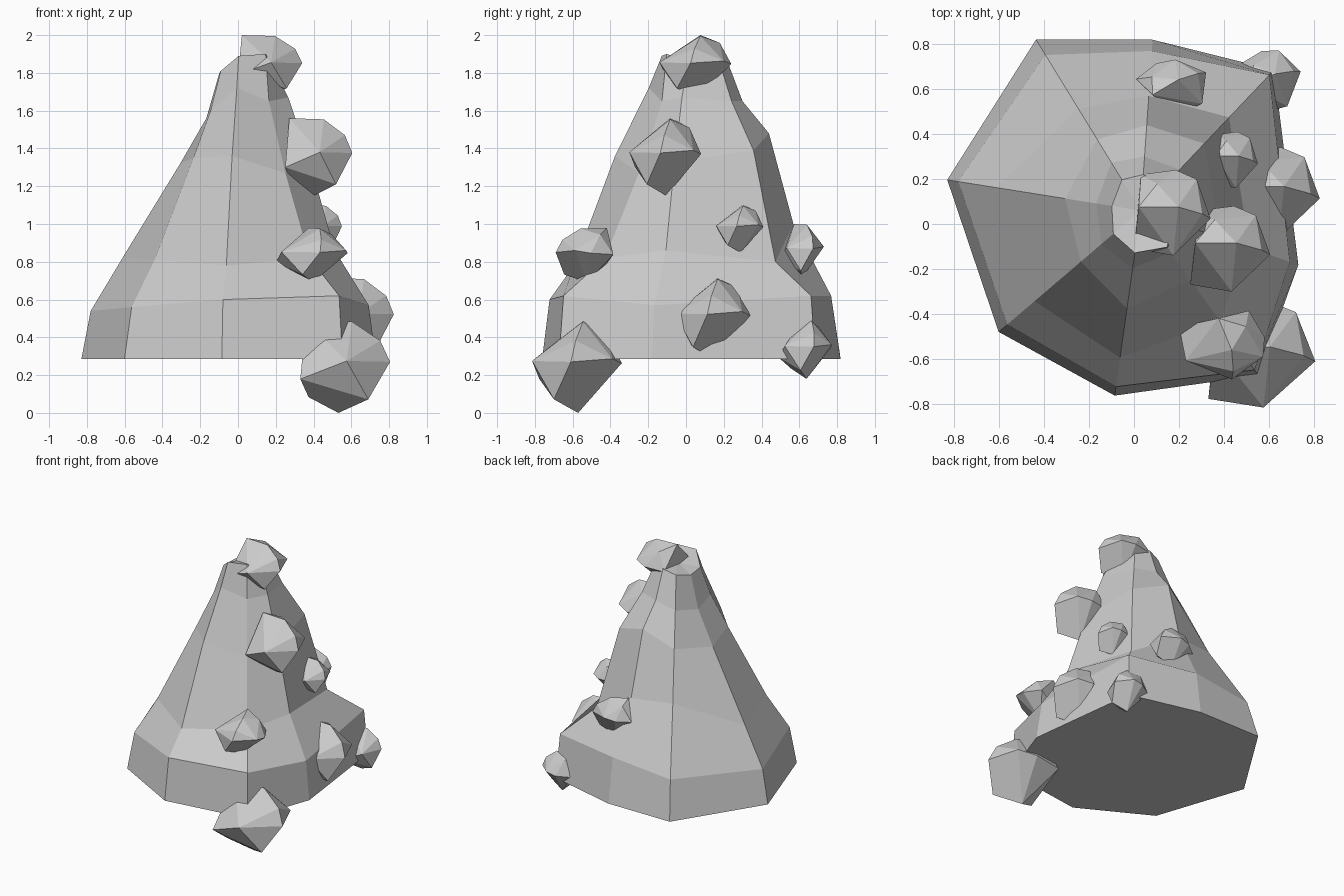
import bpy, bmesh
from math import radians, cos, sin
from mathutils import Vector, Matrix

if "Cube" in bpy.data.objects:
    bpy.data.objects.remove(bpy.data.objects["Cube"])


def finish(bm, name):
    bmesh.ops.recalc_face_normals(bm, faces=bm.faces[:])
    me = bpy.data.meshes.new(name)
    bm.to_mesh(me)
    bm.free()
    ob = bpy.data.objects.new(name, me)
    bpy.context.collection.objects.link(ob)
    return ob


# Rock spire: one ridge per row = angle, base radius, then (radius, height) going up
BASE_Z, AXIS = 0.285, Vector((0.03, 0.06, 0))
RIDGES = [
    (171, .87, (.82, .54), (.65, .82), (.34, 1.32), (.20, 1.56), (.13, 1.80)),
    (121.5, .89, (.81, .57), (.53, 1.02), (.37, 1.36), (.25, 1.60), (.16, 1.83)),
    (86, .76, (.71, .62), (.51, 1.0), (.38, 1.48), (.24, 1.65), (.16, 1.86)),
    (46.5, .86, (.83, .62), (.57, .80), (.41, 1.39), (.25, 1.65), (.16, 1.86)),
    (-19, .74, (.70, .57), (.51, .86), (.37, 1.33), (.25, 1.67), (.15, 1.86)),
    (-54.5, .90, (.87, .62), (.60, .82), (.38, 1.27), (.23, 1.65), (.20, 1.90)),
    (-98, .83, (.79, .60), (.66, .78), (.44, 1.36), (.26, 1.72), (.19, 1.89)),
    (-139.5, .83, (.78, .56), (.62, .81), (.35, 1.35), (.23, 1.60), (.16, 1.81)),
]
bm = bmesh.new()
cols = []
for ang, r0, *rest in RIDGES:
    a = radians(ang)
    cols.append([bm.verts.new(AXIS + Vector((r * cos(a), r * sin(a), z)))
                 for r, z in [(r0, BASE_Z)] + rest])
for i, c in enumerate(cols):
    n = cols[(i + 1) % len(cols)]
    for k in range(len(c) - 1):
        bm.faces.new((c[k], c[k + 1], n[k + 1], n[k]))
bm.faces.new([c[0] for c in cols])
tip = bm.verts.new(AXIS + Vector((0, 0, 1.85)))
for i, c in enumerate(cols):
    bm.faces.new((c[-1], cols[(i + 1) % len(cols)][-1], tip))
finish(bm, "rock_spire")

# Faceted crystals: one unit hull, turned about z and fitted between two corners
UNIT = [(-.65, .1, 1), (-.25, .6, .75), (.2, .1, .97), (.72, -.05, .55), (.9, -.15, .08),
        (.1, -.95, .1), (.5, -.5, -.75), (-.05, 0, -1.05), (.15, .9, .05), (.6, .7, .15),
        (-.75, -.8, -.3), (-.6, .8, 0), (-.6, -.35, -.7)]


def crystal(name, low, high, turn=0):
    bm = bmesh.new()
    rot = Matrix.Rotation(radians(turn), 3, 'Z')
    pts = [rot @ Vector(p) for p in UNIT]
    lo = [min(p[i] for p in pts) for i in range(3)]
    hi = [max(p[i] for p in pts) for i in range(3)]
    for p in pts:
        bm.verts.new([low[i] + (p[i] - lo[i]) / (hi[i] - lo[i]) * (high[i] - low[i])
                      for i in range(3)])
    bmesh.ops.convex_hull(bm, input=bm.verts[:])
    loose = [v for v in bm.verts if not v.link_faces]
    bmesh.ops.delete(bm, geom=loose, context='VERTS')
    bmesh.ops.dissolve_limit(bm, angle_limit=radians(10),
                             verts=bm.verts[:], edges=bm.edges[:])
    finish(bm, name)


for name, low, high, turn in [
    ("crystal_summit", (.0, -.14, 1.67), (.34, .24, 2.0), 0),
    ("crystal_upper", (.25, -.30, 1.15), (.605, .08, 1.56), 0),
    ("crystal_small", (.35, .16, .85), (.55, .41, 1.10), 0),
    ("crystal_back", (.01, .48, .71), (.32, .73, 1.0), 40),
    ("crystal_front", (.20, -.69, .69), (.58, -.385, .98), -70),
    ("crystal_right", (.45, -.06, .285), (.825, .34, .715), 0),
    ("crystal_foot", (.33, -.815, .0), (.805, -.34, .49), 0),
    ("crystal_back_foot", (.47, .49, .18), (.74, .77, .49), 25),
]:
    crystal(name, low, high, turn)
